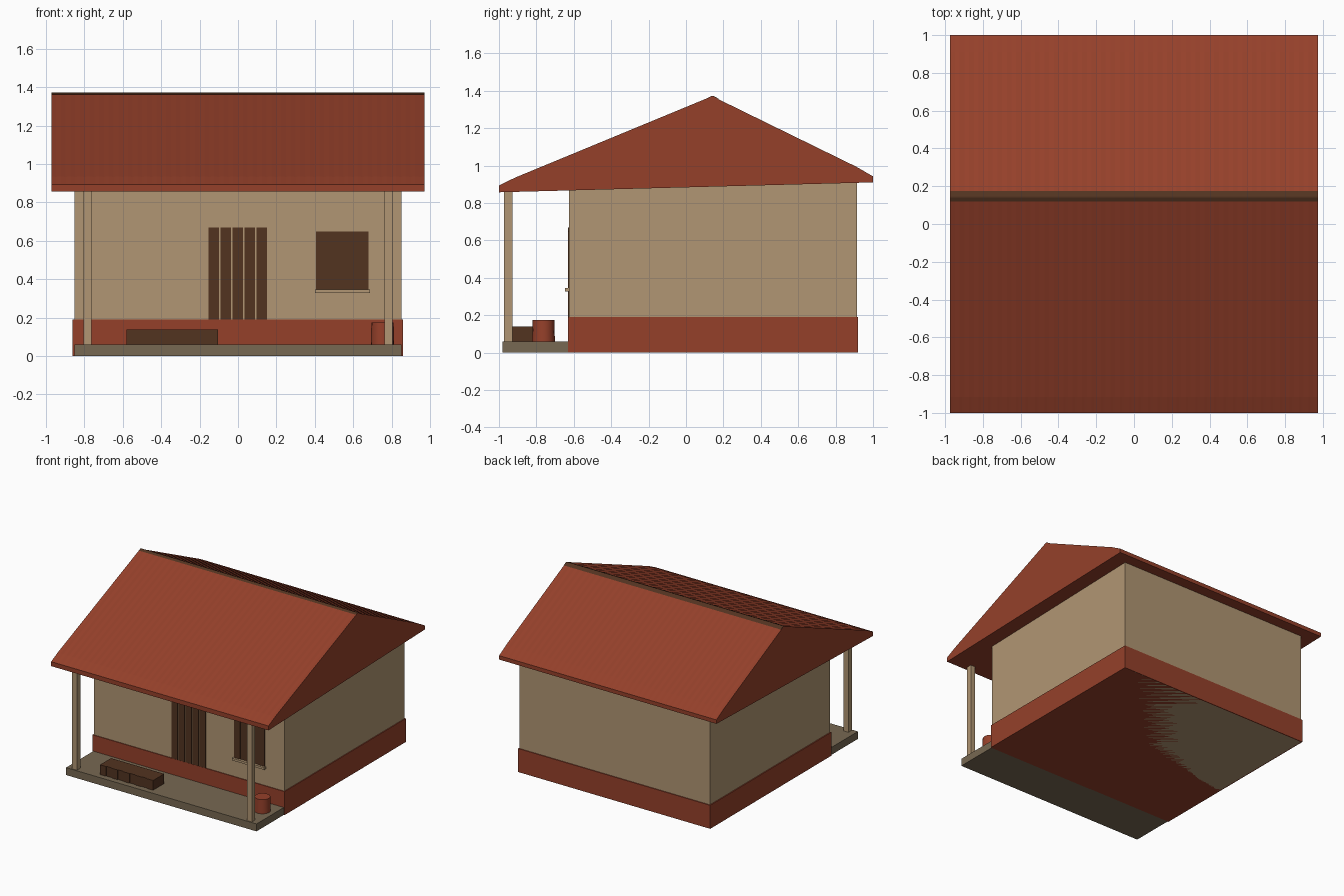
import bpy, bmesh, math

if "Cube" in bpy.data.objects:
    bpy.data.objects.remove(bpy.data.objects["Cube"])


def material(name, rgb):
    m = bpy.data.materials.new(name)
    lin = [((c / 255 + 0.055) / 1.055) ** 2.4 for c in rgb]
    m.diffuse_color = (*lin, 1)
    m.use_nodes = True
    m.node_tree.nodes["Principled BSDF"].inputs["Base Color"].default_value = m.diffuse_color
    return m


RED = material("terracotta", (149, 64, 42))
TAN = material("sand_plaster", (177, 150, 115))
STONE = material("grey_brown_stone", (119, 104, 82))
WOOD = material("dark_wood", (82, 51, 32))


def finish(name, bm, mat):
    bmesh.ops.recalc_face_normals(bm, faces=bm.faces)
    me = bpy.data.meshes.new(name)
    bm.to_mesh(me)
    bm.free()
    me.materials.append(mat)
    ob = bpy.data.objects.new(name, me)
    bpy.context.collection.objects.link(ob)
    return ob


def box(name, x, y, z, mat):
    """Box from (min, max) ranges on each axis."""
    bm = bmesh.new()
    bmesh.ops.create_cube(bm, size=1)
    for v in bm.verts:
        v.co = [r[0] if c < 0 else r[1] for c, r in zip(v.co, (x, y, z))]
    return finish(name, bm, mat)


def planks(name, x, y, z, count, gap, step=0.0):
    """Row of upright boards side by side along x, every other one set back."""
    pitch = (x[1] - x[0] + gap) / count
    for i in range(count):
        x0 = x[0] + i * pitch
        box(f"{name}_{i + 1}", (x0, x0 + pitch - gap), (y[0] + step * (i % 2), y[1]), z, WOOD)


# Porch slab, plinth band and walls
box("porch_slab", (-0.853, 0.852), (-0.98, -0.628), (0, 0.06), STONE)
box("plinth", (-0.861, 0.859), (-0.631, 0.92), (0, 0.19), RED)
box("walls", (-0.853, 0.852), (-0.625, 0.913), (0, 0.92), TAN)

# Porch posts
for side, cx in (("left", -0.783), ("right", 0.783)):
    box(f"porch_post_{side}", (cx - 0.021, cx + 0.021), (-0.972, -0.928), (0.05, 0.88), TAN)

# Roof: closed gable section swept along x, with finely ribbed slopes
SECTION = [(-1, 0.857, 0), (-1, 0.893, 0), (-0.915, 0.934, 1), (0.14, 1.37, 1),
           (0.91, 0.993, 1), (1, 0.942, 0), (1, 0.91, 0)]
HALF, STEPS = 0.973, 156
bm = bmesh.new()
rings = []
for i in range(STEPS + 1):
    x = -HALF + 2 * HALF * i / STEPS
    rib = 0.001 * math.cos(2 * math.pi * i / 4)
    rings.append([bm.verts.new((x, y, z + rib * k)) for y, z, k in SECTION])
for a, b in zip(rings, rings[1:]):
    for j in range(len(SECTION)):
        k = (j + 1) % len(SECTION)
        bm.faces.new((a[j], a[k], b[k], b[j]))
bm.faces.new(rings[0])
bm.faces.new(rings[-1])
finish("roof", bm, RED)

# Ridge capping: thin dark strip folded over the top
bm = bmesh.new()
prof = [(0.12, 1.3645), (0.14, 1.373), (0.148, 1.372), (0.174, 1.357), (0.146, 1.35)]
ends = [[bm.verts.new((x, y, z)) for y, z in prof] for x in (-HALF + 0.001, HALF - 0.001)]
for j in range(5):
    k = (j + 1) % 5
    bm.faces.new((ends[0][j], ends[0][k], ends[1][k], ends[1][j]))
for e in ends:
    bm.faces.new(e)
finish("ridge_capping", bm, WOOD)

# Door boards, shutter boards and window sill
planks("door_board", (-0.155, 0.152), (-0.630, -0.62), (0.19, 0.67), 5, 0.006)
planks("shutter_board", (0.407, 0.68), (-0.631, -0.62), (0.345, 0.648), 5, 0, 0.004)
box("window_sill", (0.4, 0.688), (-0.648, -0.62), (0.327, 0.345), TAN)

# Low bench on the porch with a boarded front
box("bench", (-0.58, -0.105), (-0.93, -0.795), (0.06, 0.139), WOOD)
planks("bench_board", (-0.58, -0.105), (-0.936, -0.929), (0.06, 0.139), 9, 0, 0.005)

# Clay pot on the porch
bm = bmesh.new()
bmesh.ops.create_cone(bm, cap_ends=True, segments=16, radius1=0.061, radius2=0.058, depth=0.113)
pot = finish("clay_pot", bm, RED)
pot.location = (0.753, -0.762, 0.1165)
bpy.context.view_layer.objects.active = pot
pot.select_set(True)
bpy.ops.object.shade_smooth_by_angle()
